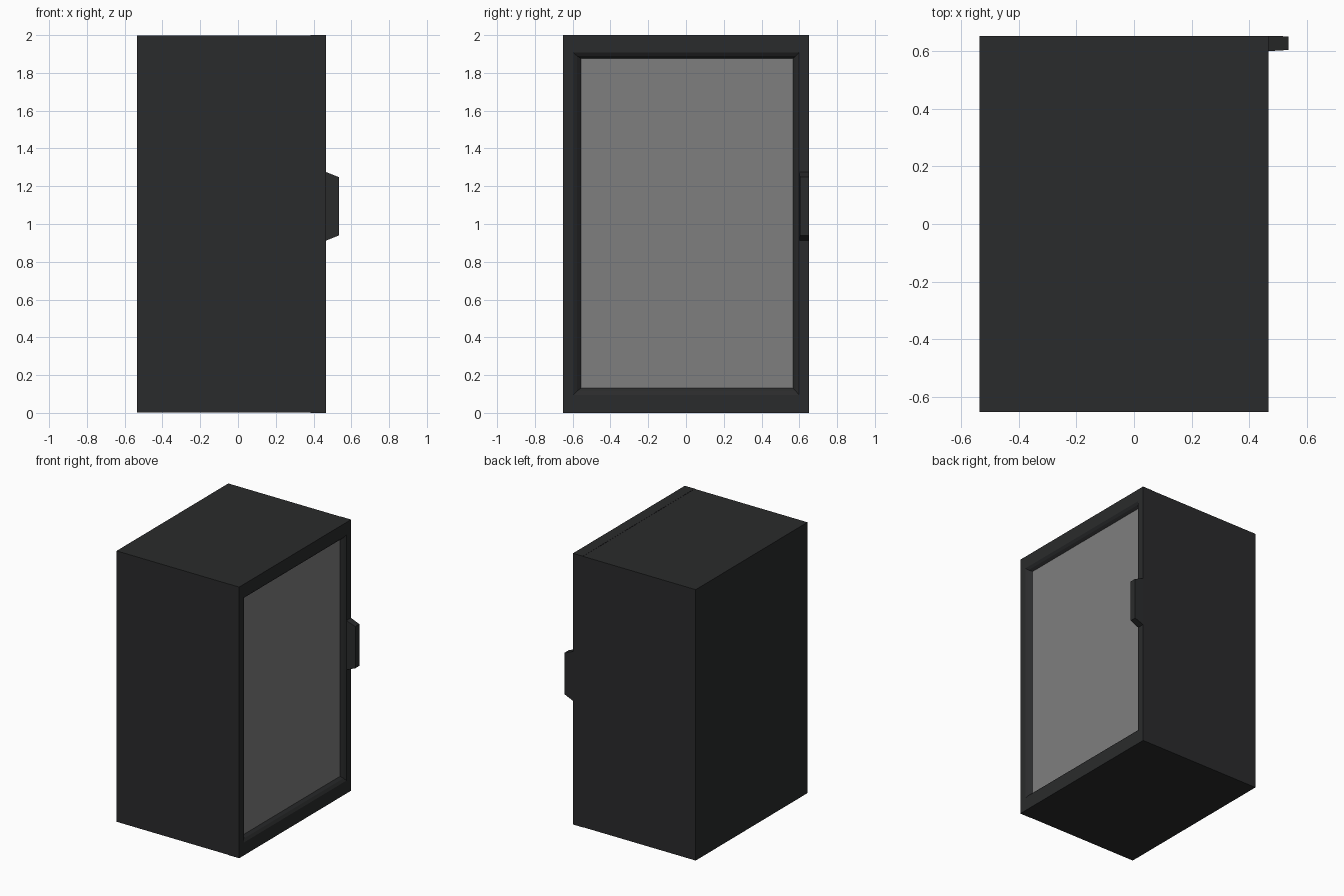
import bpy
import bmesh

if "Cube" in bpy.data.objects:
    bpy.data.objects.remove(bpy.data.objects["Cube"])


def material(name, color):
    m = bpy.data.materials.new(name)
    m.diffuse_color = color
    m.use_nodes = True
    m.node_tree.nodes["Principled BSDF"].inputs["Base Color"].default_value = m.diffuse_color
    return m


def loft(name, rings, mat, cap_start=False, cap_end=False):
    """Bridge rectangles (x, y0, y1, z0, z1), listed from back to front, along x."""
    bm = bmesh.new()
    loops = []
    for x, y0, y1, z0, z1 in rings:
        corners = ((y0, z0), (y1, z0), (y1, z1), (y0, z1))
        loops.append([bm.verts.new((x, y, z)) for y, z in corners])
    for a, b in zip(loops, loops[1:]):
        for i in range(4):
            j = (i + 1) % 4
            bm.faces.new((a[i], a[j], b[j], b[i]))
    if cap_start:
        bm.faces.new(loops[0][::-1])
    if cap_end:
        bm.faces.new(loops[-1])
    mesh = bpy.data.meshes.new(name)
    bm.to_mesh(mesh)
    bm.free()
    mesh.materials.append(mat)
    ob = bpy.data.objects.new(name, mesh)
    bpy.context.collection.objects.link(ob)
    return ob


dark = material("dark_shell", (0.023, 0.024, 0.025, 1.0))
glass = material("glass", (0.21, 0.21, 0.21, 0.6))

BACK, SEAM, FRONT, TIP = -0.535, 0.385, 0.466, 0.535
PANE_X = FRONT - 0.03
pane = (-0.556, 0.566, 0.131, 1.876)

# Cabinet shell, open towards the door
loft("cabinet", [
    (BACK, -0.651, 0.651, 0.001, 1.999),
    (SEAM, -0.651, 0.651, 0.001, 1.999),
], dark, cap_start=True)

# Door frame with a stepped recess around the window
loft("door_frame", [
    (SEAM, -0.652, 0.652, 0.0, 2.0),
    (FRONT, -0.652, 0.652, 0.0, 2.0),
    (FRONT, -0.598, 0.598, 0.095, 1.908),
    (FRONT - 0.012, -0.577, 0.582, 0.115, 1.890),
    (PANE_X, *pane),
], dark)

# Window pane
loft("window_pane", [(PANE_X, *pane)], glass, cap_end=True)

# Tapered handle on the door edge
loft("door_handle", [
    (FRONT - 0.005, 0.599, 0.652, 0.912, 1.275),
    (FRONT, 0.599, 0.652, 0.912, 1.275),
    (TIP, 0.603, 0.650, 0.940, 1.248),
], dark, cap_start=True, cap_end=True)
